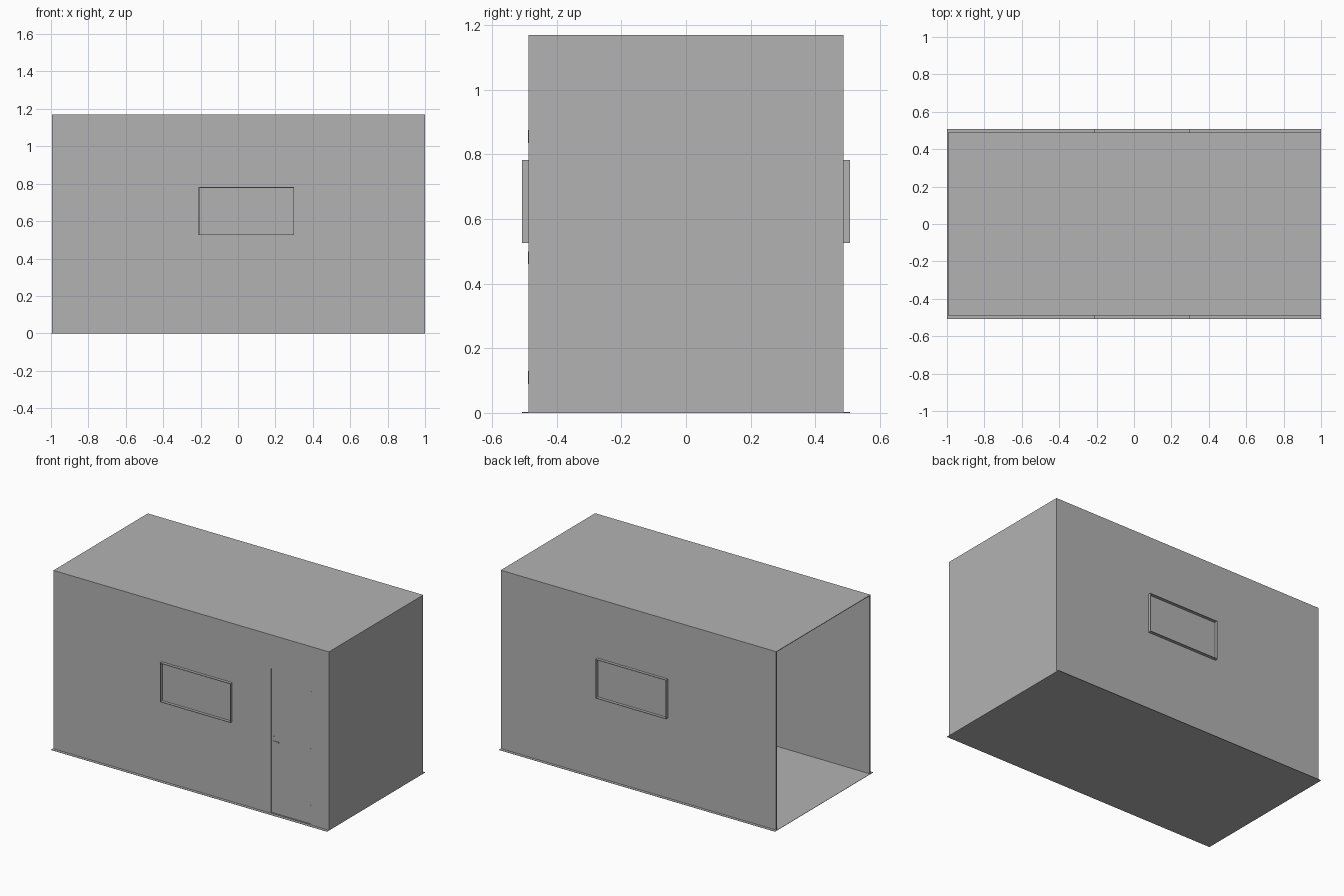
import bpy
import bmesh

cube = bpy.data.objects.get("Cube")
if cube:
    bpy.data.objects.remove(cube, do_unlink=True)

# One plain grey for the whole cabin
grey = bpy.data.materials.new("plain_grey")
grey.use_nodes = True
colour = (0.45, 0.45, 0.45, 1)
grey.diffuse_color = colour
grey.node_tree.nodes["Principled BSDF"].inputs["Base Color"].default_value = colour


def finish(name, bm):
    bmesh.ops.recalc_face_normals(bm, faces=bm.faces)
    mesh = bpy.data.meshes.new(name)
    bm.to_mesh(mesh)
    bm.free()
    mesh.materials.append(grey)
    obj = bpy.data.objects.new(name, mesh)
    bpy.context.collection.objects.link(obj)
    return obj


def add_box(bm, x, y, z):
    """Box from (min, max) pairs on each axis."""
    verts = bmesh.ops.create_cube(bm, size=1)["verts"]
    for v in verts:
        v.co = [lo + (c + 0.5) * (hi - lo) for c, (lo, hi) in zip(v.co, (x, y, z))]


def box(name, x, y, z):
    bm = bmesh.new()
    add_box(bm, x, y, z)
    return finish(name, bm)


def wall(name, outline, y, depth):
    """Upright outline in x, z, extruded along y."""
    bm = bmesh.new()
    face = bm.faces.new([bm.verts.new((px, y, pz)) for px, pz in outline])
    new = bmesh.ops.extrude_face_region(bm, geom=[face])["geom"]
    for v in new:
        if isinstance(v, bmesh.types.BMVert):
            v.co.y += depth
    return finish(name, bm)


HEIGHT = 1.17
OPEN_END = -0.995
SIDE = 0.488
THICK = 0.01
BASE = 0.002
DOOR_X = (0.58, 0.87)
DOOR_TOP = 0.95

# Shell: floor, roof, closed right end; the left end in -x stays open
box("floor", (-1, 1), (-0.507, 0.507), (0, BASE))
box("roof", (OPEN_END, 1), (-SIDE, SIDE), (HEIGHT - 0.004, HEIGHT))
box("end_wall", (1 - THICK, 1), (-SIDE, SIDE), (BASE, HEIGHT))
box("back_wall", (OPEN_END, 1), (SIDE - THICK, SIDE), (BASE, HEIGHT))

# Front wall with a doorway notch
doorway = [(OPEN_END, BASE), (DOOR_X[0], BASE), (DOOR_X[0], DOOR_TOP),
           (DOOR_X[1], DOOR_TOP), (DOOR_X[1], BASE), (1, BASE),
           (1, HEIGHT), (OPEN_END, HEIGHT)]
wall("front_wall", doorway, -SIDE, THICK)

# Door set slightly back, with a sill
box("door", DOOR_X, (-SIDE + 0.004, -SIDE + THICK), (BASE, DOOR_TOP))
box("door_sill", DOOR_X, (-SIDE, -SIDE + THICK), (BASE, 0.007))

# Door furniture
box("handle_plate", (0.595, 0.605), (-SIDE + 0.001, -SIDE + 0.005), (0.42, 0.51))
box("door_handle", (0.595, 0.635), (-SIDE - 0.001, -SIDE + 0.005), (0.472, 0.48))
for i, z in enumerate((0.11, 0.48, 0.855)):
    box(f"hinge_{i + 1}", (0.866, 0.874), (-SIDE - 0.001, -SIDE + 0.005),
        (z - 0.02, z + 0.02))

# Thin protruding window rims, front and back
X0, X1, Z0, Z1, RIM = -0.21, 0.30, 0.525, 0.782, 0.004
for name, side in (("front_window_rim", -1), ("back_window_rim", 1)):
    y = sorted((side * SIDE, side * 0.507))
    bm = bmesh.new()
    for z in (Z0, Z1 - RIM):
        add_box(bm, (X0, X1), y, (z, z + RIM))
    for x in (X0, X1 - RIM):
        add_box(bm, (x, x + RIM), y, (Z0 + RIM, Z1 - RIM))
    finish(name, bm)
